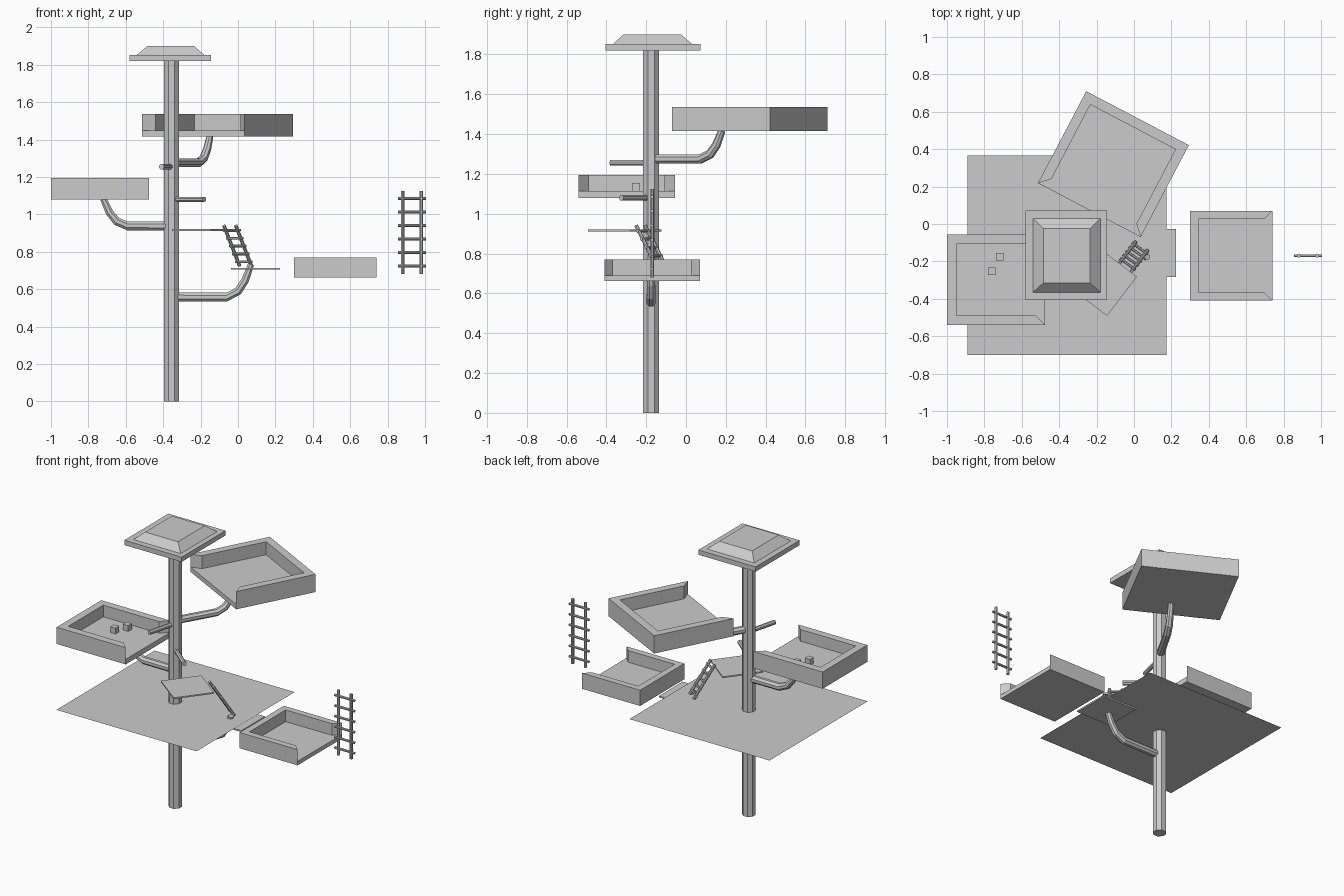
import bpy, bmesh, math
from mathutils import Vector, Matrix

cube = bpy.data.objects.get("Cube")
if cube:
    bpy.data.objects.remove(cube, do_unlink=True)

# One plain material for everything
GREY = (0.6, 0.6, 0.6, 1)
grey = bpy.data.materials.new("plain_grey")
grey.use_nodes = True
grey.diffuse_color = GREY
bsdf = next(n for n in grey.node_tree.nodes if n.type == 'BSDF_PRINCIPLED')
bsdf.inputs["Base Color"].default_value = GREY

POLE = Vector((-0.355, -0.175, 0))


def finish(name, bm):
    bmesh.ops.recalc_face_normals(bm, faces=bm.faces)
    mesh = bpy.data.meshes.new(name)
    bm.to_mesh(mesh)
    bm.free()
    mesh.materials.append(grey)
    obj = bpy.data.objects.new(name, mesh)
    bpy.context.collection.objects.link(obj)
    return obj


def loft(bm, rings):
    """Skin a list of point rings and cap both ends."""
    rings = [[bm.verts.new(p) for p in ring] for ring in rings]
    n = len(rings[0])
    for a, b in zip(rings, rings[1:]):
        for i in range(n):
            j = (i + 1) % n
            bm.faces.new((a[i], a[j], b[j], b[i]))
    bm.faces.new(rings[0][::-1])
    bm.faces.new(rings[-1])


def prism(bm, outline, z0, z1, top=None):
    loft(bm, [[(x, y, z0) for x, y in outline],
              [(x, y, z1) for x, y in (top or outline)]])


def rect(x0, x1, y0, y1):
    return [(x0, y0), (x1, y0), (x1, y1), (x0, y1)]


def tube(bm, path, radii, sides=8):
    path = [Vector(p) for p in path]
    rings = []
    for i, p in enumerate(path):
        t = (path[min(i + 1, len(path) - 1)] - path[max(i - 1, 0)]).normalized()
        u = t.cross((1, 0, 0) if abs(t.z) > 0.99 else (0, 0, 1)).normalized()
        v = u.cross(t)
        angles = [math.tau * (k + 0.5) / sides for k in range(sides)]
        rings.append([p + radii[i] * (u * math.cos(a) + v * math.sin(a)) for a in angles])
    loft(bm, rings)


def box(name, center, size, angle=0):
    bm = bmesh.new()
    w, d, h = (s / 2 for s in size)
    prism(bm, rect(-w, w, -d, d), -h, h)
    bm.transform(Matrix.Translation(center) @ Matrix.Rotation(math.radians(angle), 4, 'Z'))
    return finish(name, bm)


def tray(name, center, w, d, z0, floor, z1, wall, angle):
    """Floor slab with a three-sided mitred wall, open towards local -y."""
    bm = bmesh.new()
    w, d = w / 2, d / 2
    prism(bm, rect(-w, w, -d, d), z0, floor)
    iw, iy = w - wall, d - wall
    prism(bm, [(-w, -d), (-iw, -iy), (-iw, iy), (iw, iy),
               (iw, -iy), (w, -d), (w, d), (-w, d)], floor, z1)
    bm.transform(Matrix.Translation((*center, 0)) @ Matrix.Rotation(math.radians(angle), 4, 'Z'))
    return finish(name, bm)


def branch(name, z, angle, straight, reach, rise):
    """Arm that leaves the pole level, then curves upwards."""
    a = math.radians(angle)
    out = Vector((math.cos(a), math.sin(a), 0))
    bend = reach - straight
    profile = [(0, 0), (straight, 0), (straight + bend * 0.45, rise * 0.17),
               (straight + bend * 0.75, rise * 0.5), (reach, rise)]
    bm = bmesh.new()
    tube(bm, [POLE + out * r + Vector((0, 0, z + h)) for r, h in profile],
         [0.025, 0.025, 0.024, 0.022, 0.018])
    return finish(name, bm)


def peg(name, z, end):
    bm = bmesh.new()
    tube(bm, [POLE + Vector((0, 0, z)), (*end, z)], [0.015, 0.015])
    return finish(name, bm)


def ladder(name, top_a, top_b, drop, rungs, first, last, overhang):
    """Two rails going along drop, joined by evenly spaced rungs."""
    a, b, drop = Vector(top_a), Vector(top_b), Vector(drop)
    side = (b - a).normalized() * overhang
    bm = bmesh.new()
    for start in (a, b):
        tube(bm, [start, start + drop], [0.01, 0.01])
    for i in range(rungs):
        step = drop * (first + (last - first) * i / (rungs - 1))
        tube(bm, [a + step - side, b + step + side], [0.008, 0.008])
    return finish(name, bm)


# Central pole
bm = bmesh.new()
tube(bm, [POLE, POLE + Vector((0, 0, 1.82))], [0.043, 0.043])
finish("pole", bm)

# Roof slab with a sloped cap
bm = bmesh.new()
prism(bm, rect(-0.58, -0.145, -0.405, 0.072), 1.82, 1.853)
prism(bm, rect(-0.54, -0.18, -0.365, 0.03), 1.853, 1.9, rect(-0.485, -0.235, -0.315, -0.025))
finish("roof", bm)

# Large thin sheet around the pole
bm = bmesh.new()
bm.faces.new([bm.verts.new((x, y, 0.718)) for x, y in rect(-0.89, 0.175, -0.7, 0.365)])
finish("main_sheet", bm)

# Small decks
box("lower_deck", (0.093, -0.155, 0.709), (0.262, 0.257, 0.01), 0)
box("middle_deck", (-0.169, -0.307, 0.916), (0.263, 0.263, 0.009), 52.6)

# Walled trays
tray("right_tray", (-0.7375, -0.2975), 0.485, 0.525, 1.08, 1.115, 1.195, 0.052, 90)
tray("left_tray", (0.52, -0.17), 0.48, 0.44, 0.662, 0.69, 0.77, 0.044, 90)
tray("back_tray", (-0.11, 0.32), 0.62, 0.555, 1.415, 1.448, 1.537, 0.053, -27.7)

# Small blocks lying in the right tray
for i, (x, y) in enumerate([(-0.717, -0.176), (-0.76, -0.252)]):
    box(f"block_{i + 1}", (x, y, 1.135), (0.04, 0.04, 0.04))

# Curved branches and straight pegs
branch("left_branch", 0.558, 0, 0.295, 0.425, 0.175)
branch("right_branch", 0.938, 180, 0.235, 0.365, 0.145)
branch("back_branch", 1.275, 60, 0.285, 0.41, 0.142)
peg("lower_peg", 1.08, (-0.18, -0.325))
peg("upper_peg", 1.255, (-0.408, -0.38))

# Ladders
ladder("upright_ladder", (0.882, -0.17, 1.125), (0.979, -0.17, 1.125), (0, 0, -0.445),
       6, 0.09, 0.9, 0.027)
ladder("leaning_ladder", (-0.075, -0.205, 0.94), (-0.012, -0.25, 0.94), (0.083, 0.108, -0.215),
       5, 0.12, 0.9, 0.014)
